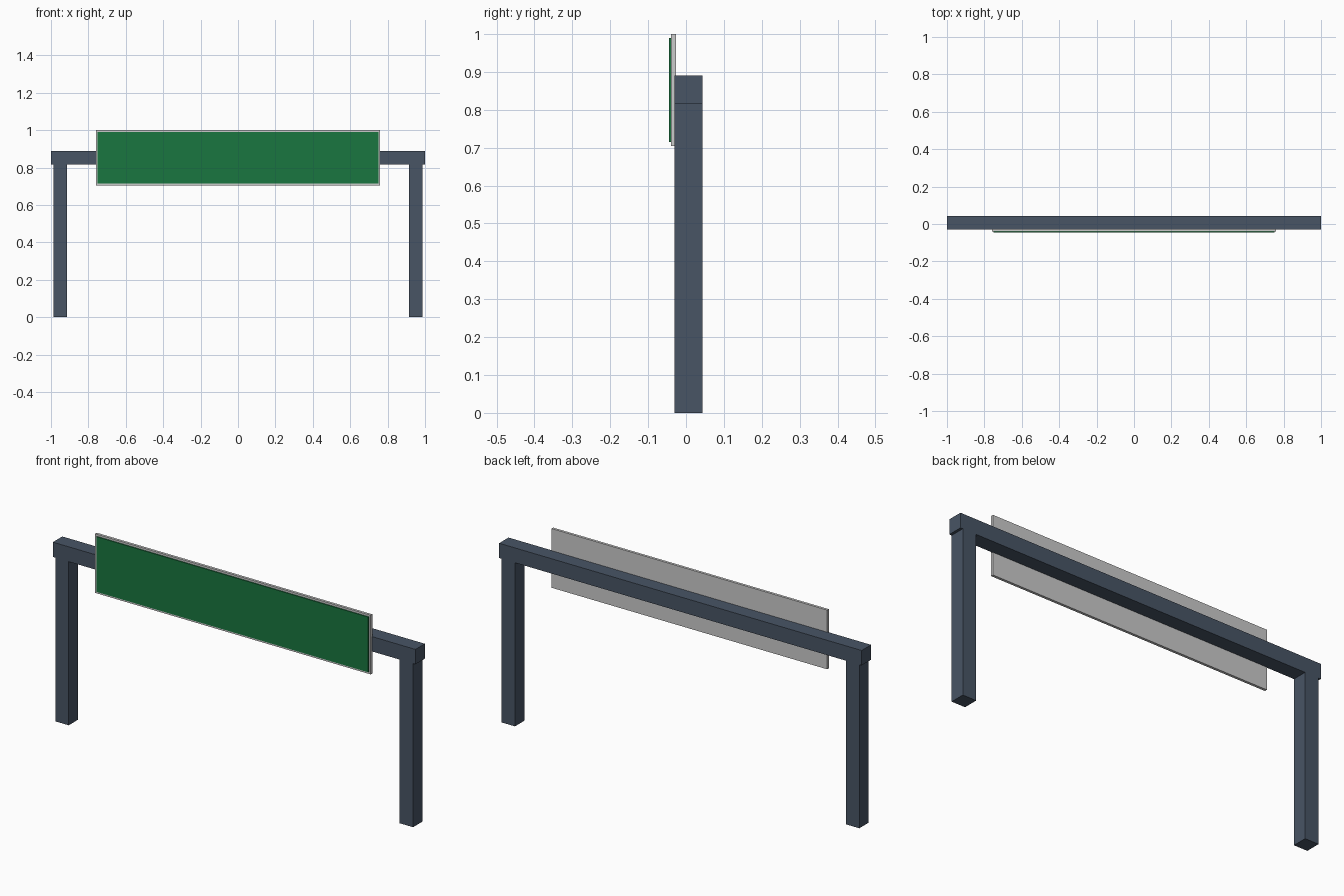
import bpy

if "Cube" in bpy.data.objects:
    bpy.data.objects.remove(bpy.data.objects["Cube"])


def material(name, color):
    mat = bpy.data.materials.new(name)
    mat.diffuse_color = color
    mat.use_nodes = True
    mat.node_tree.nodes["Principled BSDF"].inputs["Base Color"].default_value = mat.diffuse_color
    return mat


def box(name, x, y, z, mat=None):
    """Box from (min, max) ranges on each axis."""
    centre = [(a + b) / 2 for a, b in (x, y, z)]
    bpy.ops.mesh.primitive_cube_add(size=1, location=centre)
    obj = bpy.context.object
    obj.name = name
    obj.scale = [b - a for a, b in (x, y, z)]
    bpy.ops.object.transform_apply(location=False, rotation=False, scale=True)
    if mat:
        obj.data.materials.append(mat)
    return obj


steel = material("slate_steel", (0.065, 0.09, 0.13, 1))
green = material("sign_green", (0.01, 0.18, 0.05, 1))

FRAME_Y = (-0.03, 0.044)

# Two posts carrying the crossbeam
for side, x in (("left", (-0.987, -0.913)), ("right", (0.913, 0.987))):
    box(side + "_post", x, FRAME_Y, (0, 0.816), steel)
box("crossbeam", (-1, 1), FRAME_Y, (0.816, 0.89), steel)

# Sign: grey backing board with a slightly smaller green face
box("sign_backing", (-0.76, 0.76), (-0.04, -0.027), (0.705, 1.0))
box("sign_face", (-0.75, 0.75), (-0.045, -0.039), (0.715, 0.99), green)
